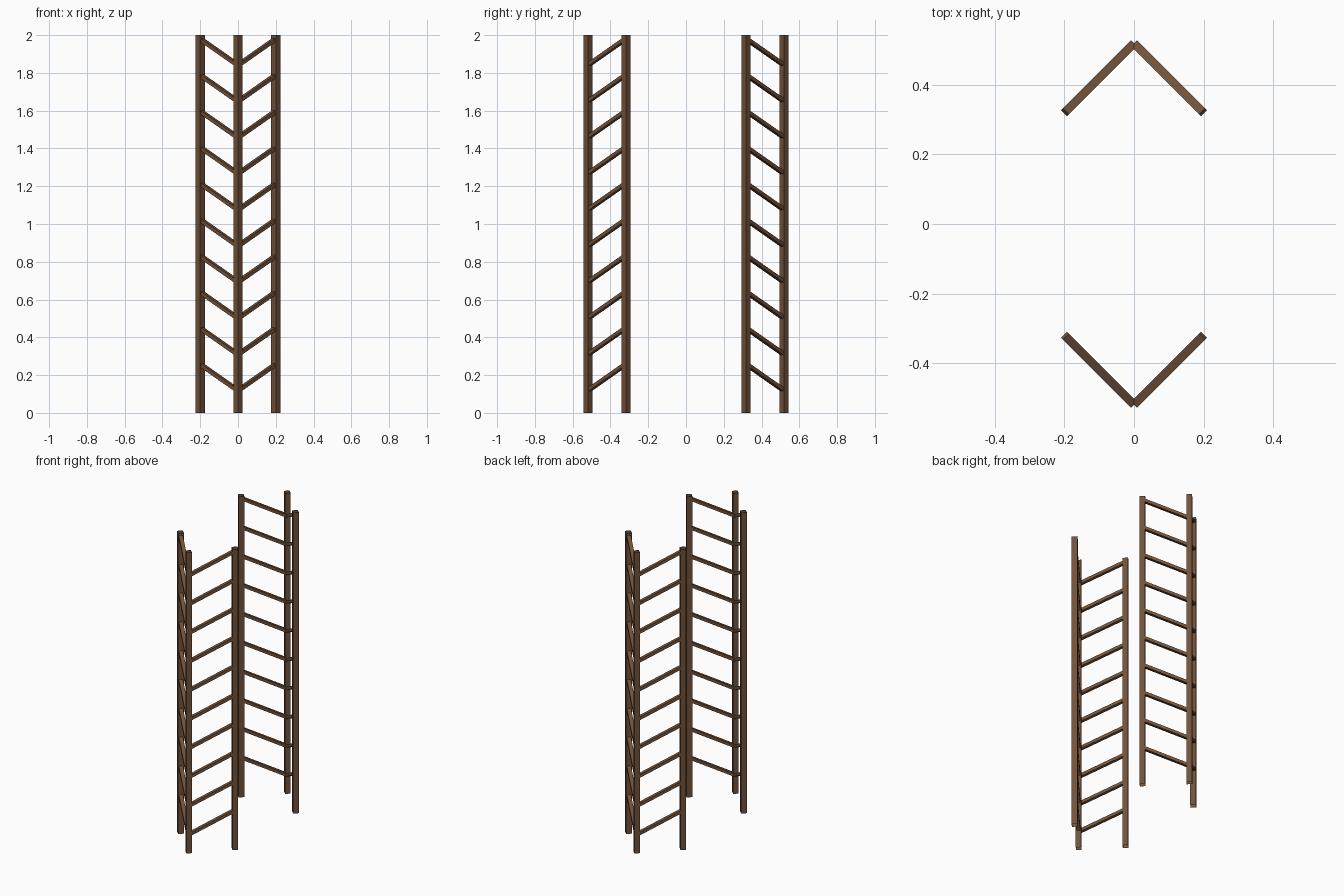
import bpy, bmesh
from mathutils import Vector

if "Cube" in bpy.data.objects:
    bpy.data.objects.remove(bpy.data.objects["Cube"])

wood = bpy.data.materials.new("brown wood")
wood.diffuse_color = (0.17, 0.085, 0.042, 1)
wood.use_nodes = True
wood.node_tree.nodes["Principled BSDF"].inputs["Base Color"].default_value = wood.diffuse_color


def finish(name, bm):
    bmesh.ops.recalc_face_normals(bm, faces=bm.faces)
    me = bpy.data.meshes.new(name)
    bm.to_mesh(me)
    bm.free()
    me.materials.append(wood)
    ob = bpy.data.objects.new(name, me)
    bpy.context.collection.objects.link(ob)
    return ob


def post(name, x, y, r):
    # open-ended square tube turned 45 degrees
    bm = bmesh.new()
    rings = [[bm.verts.new((x + dx * r, y + dy * r, z))
              for dx, dy in ((1, 0), (0, 1), (-1, 0), (0, -1))] for z in (0, 2)]
    for i in range(4):
        j = (i + 1) % 4
        bm.faces.new((rings[0][i], rings[0][j], rings[1][j], rings[1][i]))
    finish(name, bm)


def rungs(name, sx, sy, width=0.025, height=0.019):
    # ten sloping bars, low at the corner post and high at the side post
    bm = bmesh.new()
    side = Vector((sx, sy, 0)).normalized() * width / 2
    for k in range(10):
        z0 = 0.118 + k * 0.1914
        ends = []
        for d in (0.003, 0.198):
            c = Vector((sx * d, sy * (0.519 - d), z0 + 0.7 * d))
            up = Vector((-sx * 0.313, sy * 0.313, 0.896)) * height / 2
            ends.append([bm.verts.new(c + a * side + b * up)
                         for a, b in ((1, 1), (-1, 1), (-1, -1), (1, -1))])
        for i in range(4):
            j = (i + 1) % 4
            bm.faces.new((ends[0][i], ends[0][j], ends[1][j], ends[1][i]))
        bm.faces.new(ends[0])
        bm.faces.new(ends[1])
    finish(name, bm)


for sy, fb in ((-1, "front"), (1, "back")):
    post(fb + "_corner_post", 0, sy * 0.518, 0.0235)
    for sx, lr in ((-1, "left"), (1, "right")):
        post(f"{fb}_{lr}_post", sx * 0.2, sy * 0.318, 0.0245)
        rungs(f"{fb}_{lr}_rungs", sx, sy)
